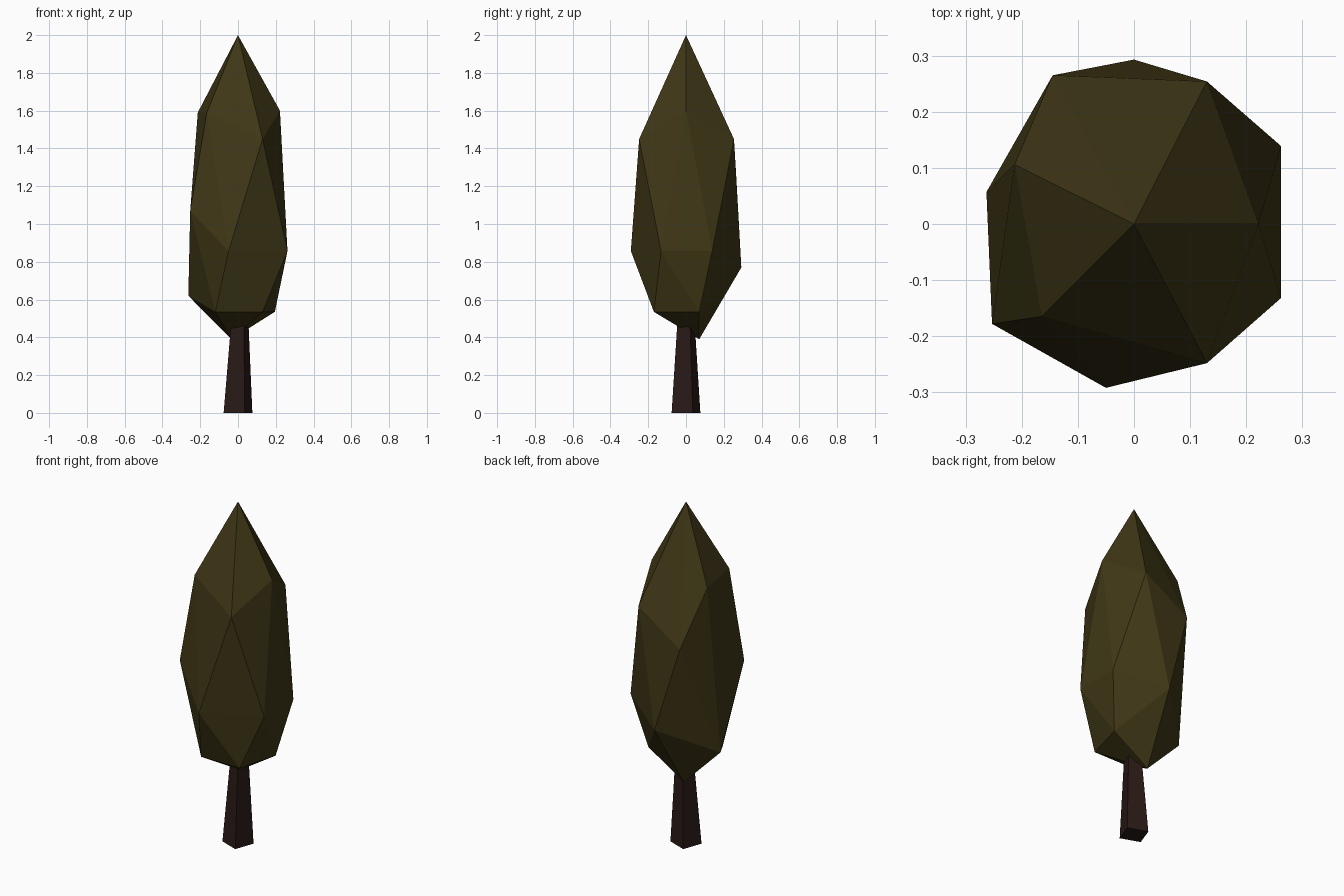
import bpy, bmesh, math

if "Cube" in bpy.data.objects:
    bpy.data.objects.remove(bpy.data.objects["Cube"])


def finish(name, bm, color):
    bmesh.ops.recalc_face_normals(bm, faces=bm.faces)
    me = bpy.data.meshes.new(name)
    bm.to_mesh(me)
    bm.free()
    ob = bpy.data.objects.new(name, me)
    bpy.context.collection.objects.link(ob)
    mat = bpy.data.materials.new(name + "_color")
    mat.diffuse_color = (*color, 1)
    mat.use_nodes = True
    mat.node_tree.nodes["Principled BSDF"].inputs["Base Color"].default_value = mat.diffuse_color
    me.materials.append(mat)
    return ob


# Foliage: faceted convex crown wrapped around its corner points
crown = [
    (0, 0, 2.0),
    # shoulder ring
    (-.213, .106, 1.59), (-.165, -.165, 1.59), (.13, -.248, 1.45),
    (.222, 0, 1.6), (.13, .254, 1.45),
    # middle corners
    (-.145, .265, 1.27), (-.253, -.178, 1.07), (-.05, -.292, .857),
    (.262, -.132, .857), (.262, .139, .857), (0, .293, .77),
    (-.263, .057, .62),
    # underside
    (-.12, -.17, .535), (.13, -.17, .535), (.195, .07, .535),
    (-.035, .07, .39),
]
bm = bmesh.new()
verts = [bm.verts.new(p) for p in crown]
bmesh.ops.convex_hull(bm, input=verts)
finish("foliage", bm, (.05, .038, .008))

# Trunk: tapered, slightly twisted-round square post
bm = bmesh.new()
rings = []
for z, r, cx in ((0, .084, 0), (.5, .049, .01)):
    rings.append([bm.verts.new((cx + r * math.cos(math.radians(25 + 90 * i)),
                                r * math.sin(math.radians(25 + 90 * i)), z))
                  for i in range(4)])
low, top = rings
bm.faces.new(low[::-1])
bm.faces.new(top)
for i in range(4):
    j = (i + 1) % 4
    bm.faces.new((low[i], low[j], top[j], top[i]))
finish("trunk", bm, (.022, .01, .008))
